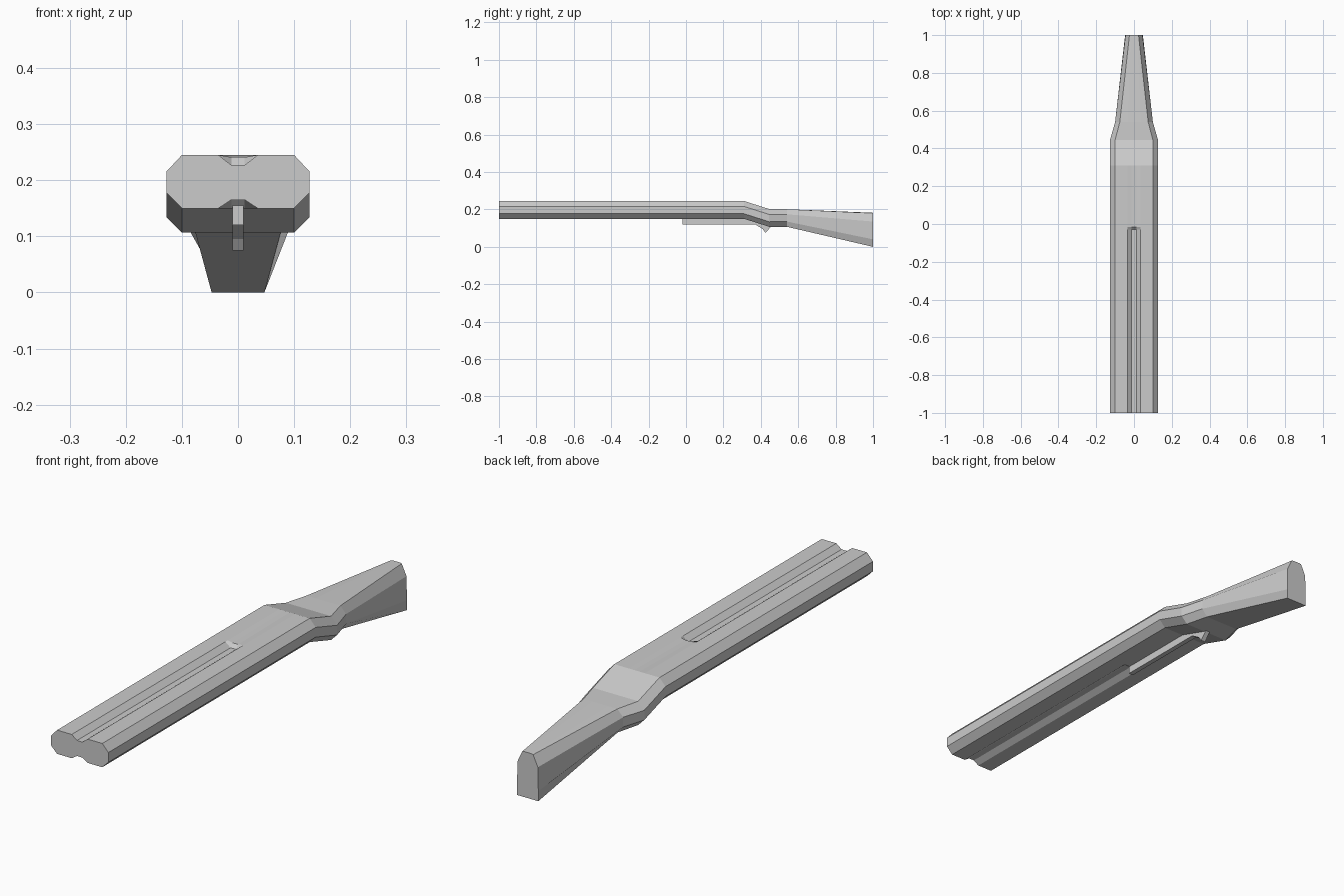
import bpy, bmesh

if "Cube" in bpy.data.objects:
    bpy.data.objects.remove(bpy.data.objects["Cube"])


def finish(name, bm):
    bmesh.ops.recalc_face_normals(bm, faces=bm.faces)
    mesh = bpy.data.meshes.new(name)
    bm.to_mesh(mesh)
    bm.free()
    ob = bpy.data.objects.new(name, mesh)
    bpy.context.collection.objects.link(ob)
    return ob


def loft(name, stations):
    """Skin mirrored half sections [(y, [(x, z), ...])] and cap both ends."""
    bm = bmesh.new()
    rings = []
    for y, half in stations:
        outline = half + [(-x, z) for x, z in reversed(half)]
        rings.append([bm.verts.new((x, y, z)) for x, z in outline])
    n = len(rings[0])
    for a, b in zip(rings, rings[1:]):
        for i in range(n):
            j = (i + 1) % n
            bm.faces.new((a[i], a[j], b[j], b[i]))
    bm.faces.new(rings[0])
    bm.faces.new(rings[-1])
    return finish(name, bm)


def barrel_half(drop=0.0, top_groove=0.0, low_groove=0.0):
    """Half of the chamfered double-bulge section, with groove depths."""
    pts = [(0.012, 0.245 - top_groove), (0.035, 0.245), (0.100, 0.245),
           (0.127, 0.216), (0.127, 0.177), (0.100, 0.150),
           (0.035, 0.150), (0.012, 0.150 + low_groove)]
    return [(x, z - drop) for x, z in pts]


# Stock: grooved fore-end, stepped wrist and tapered butt
wrist = [(0.012, 0.201), (0.035, 0.201), (0.075, 0.201), (0.100, 0.174),
         (0.100, 0.135), (0.076, 0.107), (0.035, 0.107), (0.012, 0.107)]
butt = [(0.008, 0.182), (0.016, 0.182), (0.024, 0.180), (0.045, 0.135),
        (0.047, 0.040), (0.047, 0.0), (0.020, 0.0), (0.008, 0.0)]
stock = loft("stock", [
    (-1.0, barrel_half(0, 0.018, 0.015)),
    (-0.03, barrel_half(0, 0.018, 0.015)),
    (-0.015, barrel_half(0, 0.004, 0)),
    (0.31, barrel_half()),
    (0.445, barrel_half(0.043)),
    (0.54, wrist),
    (1.0, butt),
])

# Guard rail with the hooked tail, extruded across x
profile = [(-0.02, 0.165), (-0.02, 0.12), (0.37, 0.12), (0.41, 0.095),
           (0.425, 0.075), (0.455, 0.108), (0.44, 0.13), (0.31, 0.165)]
bm = bmesh.new()
face = bm.faces.new([bm.verts.new((-0.01, y, z)) for y, z in profile])
ext = bmesh.ops.extrude_face_region(bm, geom=[face])
bmesh.ops.translate(bm, vec=(0.02, 0, 0),
                    verts=[v for v in ext["geom"] if isinstance(v, bmesh.types.BMVert)])
rail = finish("guard_rail", bm)
